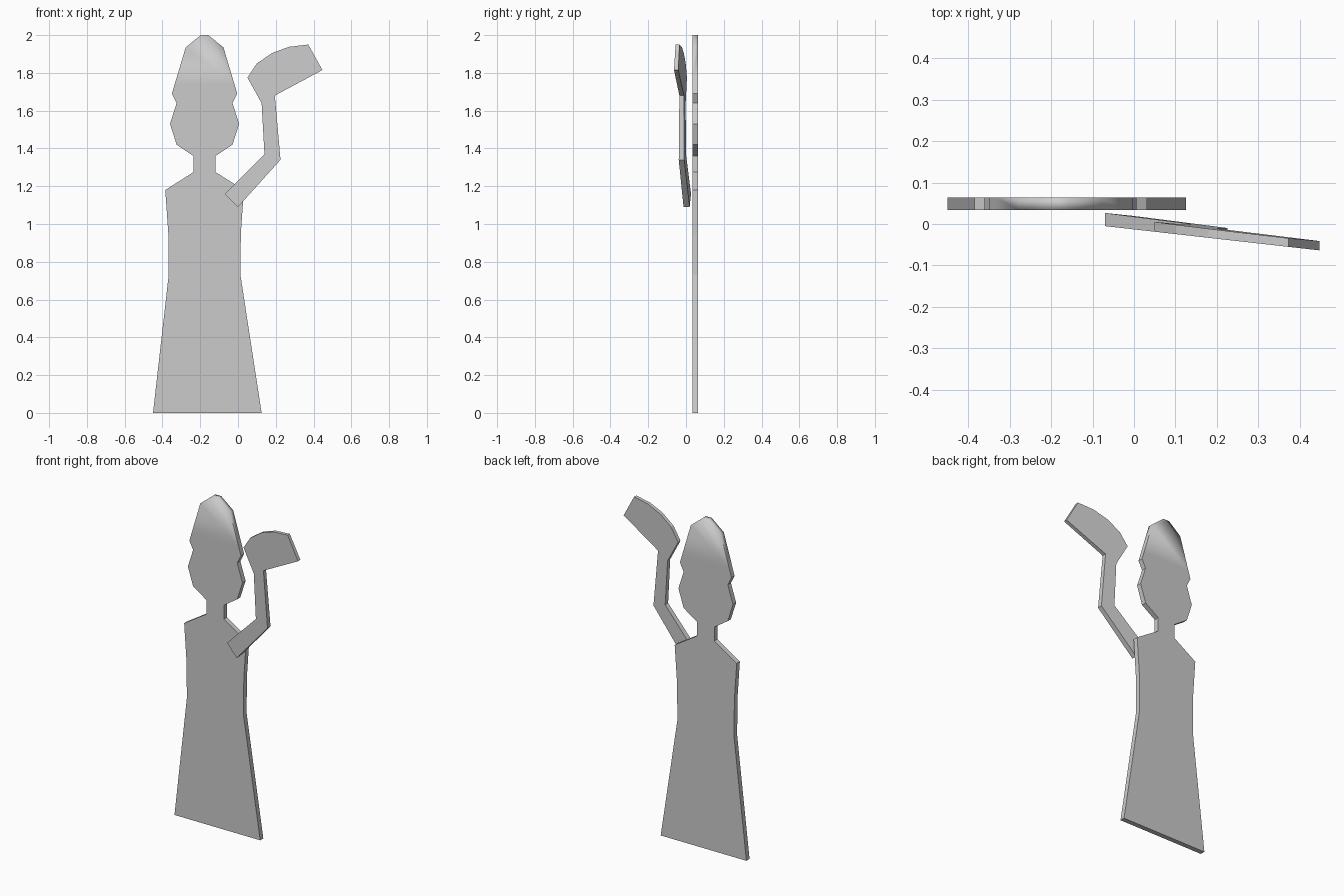
import bpy
import bmesh

cube = bpy.data.objects.get("Cube")
if cube:
    bpy.data.objects.remove(cube, do_unlink=True)

GREY = (0.6, 0.6, 0.6, 1.0)
grey = bpy.data.materials.new("plain grey")
grey.use_nodes = True
grey.diffuse_color = GREY
grey.node_tree.nodes["Principled BSDF"].inputs["Base Color"].default_value = GREY


def plate(name, outline, front, back):
    """Flat cut-out from an x/z outline, between two y functions of (x, z)."""
    bm = bmesh.new()
    f = [bm.verts.new((x, front(x, z), z)) for x, z in outline]
    b = [bm.verts.new((x, back(x, z), z)) for x, z in outline]
    bm.faces.new(f)
    bm.faces.new(b[::-1])
    n = len(outline)
    for i in range(n):
        j = (i + 1) % n
        bm.faces.new((f[i], b[i], b[j], f[j]))
    bmesh.ops.recalc_face_normals(bm, faces=bm.faces[:])
    mesh = bpy.data.meshes.new(name)
    mesh.materials.append(grey)
    obj = bpy.data.objects.new(name, mesh)
    bpy.context.collection.objects.link(obj)
    return obj, bm


# Robed body, neck, head and tall cap as one silhouette, mirrored about its axis
AXIS = -0.177
half = [(0.19, 0.73), (0.192, 0.95), (0.208, 1.18), (0.058, 1.275),
        (0.058, 1.36), (0.148, 1.42), (0.183, 1.53), (0.148, 1.64),
        (0.173, 1.69), (0.1, 1.935), (0.02, 2.0)]
outline = ([(-0.45, 0.0), (0.125, 0.0)]
           + [(AXIS + w, z) for w, z in half]
           + [(AXIS - w, z) for w, z in reversed(half)])
figure, bm = plate("robed_figure", outline,
                   lambda x, z: 0.034, lambda x, z: 0.064)

# Soft shading on the upper cap only, crisp edges everywhere else
bmesh.ops.bisect_plane(bm, geom=bm.verts[:] + bm.edges[:] + bm.faces[:],
                       plane_co=(0, 0, 1.74), plane_no=(0, 0, 1))
for face in bm.faces:
    face.smooth = face.calc_center_median().z > 1.74
for edge in bm.edges:
    edge.smooth = min(v.co.z for v in edge.verts) > 1.9
bm.to_mesh(figure.data)
bm.free()

# Raised arm with broad hand, angled forward and thinning towards the top
arm_outline = [(-0.07, 1.16), (0.0, 1.09), (0.225, 1.34), (0.195, 1.68),
               (0.447, 1.815), (0.372, 1.95), (0.27, 1.938), (0.18, 1.905),
               (0.1, 1.85), (0.05, 1.775), (0.125, 1.64), (0.14, 1.37)]
arm, bm = plate("raised_arm", arm_outline,
                lambda x, z: -0.013 - 0.113 * x,
                lambda x, z: 0.033 - 0.115 * x - 0.0125 * z)
bm.to_mesh(arm.data)
bm.free()
